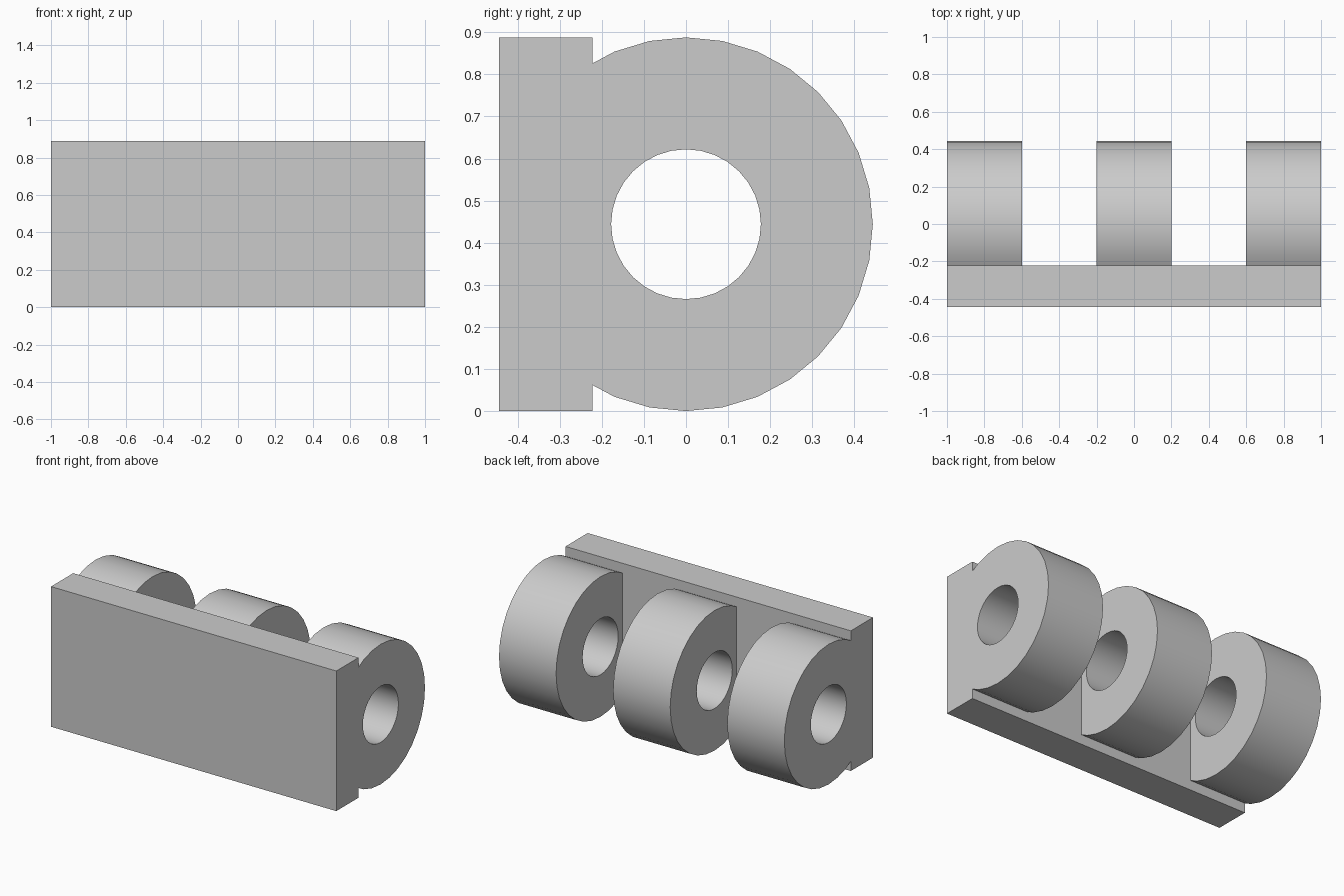
import bpy, bmesh, math
from mathutils import Vector

cube = bpy.data.objects.get("Cube")
if cube:
    bpy.data.objects.remove(cube, do_unlink=True)

LENGTH, SIZE, PLATE_BACK = 2.0, 0.888, -0.222
CENTRE = SIZE / 2
OUTER, INNER, WIDTH, SEGMENTS = 0.444, 0.178, 0.4, 32

grey = bpy.data.materials.new("light grey")
grey.use_nodes = True
colour = (0.6, 0.6, 0.6, 1)
grey.diffuse_color = colour
grey.node_tree.nodes["Principled BSDF"].inputs["Base Color"].default_value = colour


def add_object(name, bm):
    bmesh.ops.recalc_face_normals(bm, faces=bm.faces)
    mesh = bpy.data.meshes.new(name)
    bm.to_mesh(mesh)
    bm.free()
    mesh.materials.append(grey)
    obj = bpy.data.objects.new(name, mesh)
    bpy.context.collection.objects.link(obj)
    return obj


def circle(bm, x, radius):
    angles = [math.tau * i / SEGMENTS for i in range(SEGMENTS)]
    return [bm.verts.new((x, radius * math.cos(a), CENTRE + radius * math.sin(a)))
            for a in angles]


def knuckle(name, x):
    """Thick ring along x, trimmed flat where it meets the plate."""
    bm = bmesh.new()
    loops = [circle(bm, x + side * WIDTH / 2, radius)
             for side, radius in ((-1, OUTER), (1, OUTER), (1, INNER), (-1, INNER))]
    for k, a in enumerate(loops):
        b = loops[(k + 1) % len(loops)]
        for i in range(SEGMENTS):
            j = (i + 1) % SEGMENTS
            bm.faces.new((a[i], a[j], b[j], b[i]))
    cut = bmesh.ops.bisect_plane(
        bm, geom=bm.verts[:] + bm.edges[:] + bm.faces[:],
        plane_co=Vector((0, PLATE_BACK, 0)), plane_no=Vector((0, -1, 0)),
        clear_outer=True)
    edges = [e for e in cut["geom_cut"] if isinstance(e, bmesh.types.BMEdge)]
    bmesh.ops.holes_fill(bm, edges=edges)
    obj = add_object(name, bm)
    bpy.ops.object.select_all(action="DESELECT")
    obj.select_set(True)
    bpy.context.view_layer.objects.active = obj
    bpy.ops.object.shade_smooth_by_angle(angle=math.radians(30))


# Mounting plate
bm = bmesh.new()
bmesh.ops.create_cube(bm, size=1)
depth = PLATE_BACK + CENTRE
bmesh.ops.scale(bm, vec=(LENGTH, depth, SIZE), verts=bm.verts)
bmesh.ops.translate(bm, vec=(0, PLATE_BACK - depth / 2, CENTRE), verts=bm.verts)
add_object("mounting_plate", bm)

# Three hinge knuckles
for name, x in (("right", -0.8), ("middle", 0), ("left", 0.8)):
    knuckle(name + "_hinge_knuckle", x)
